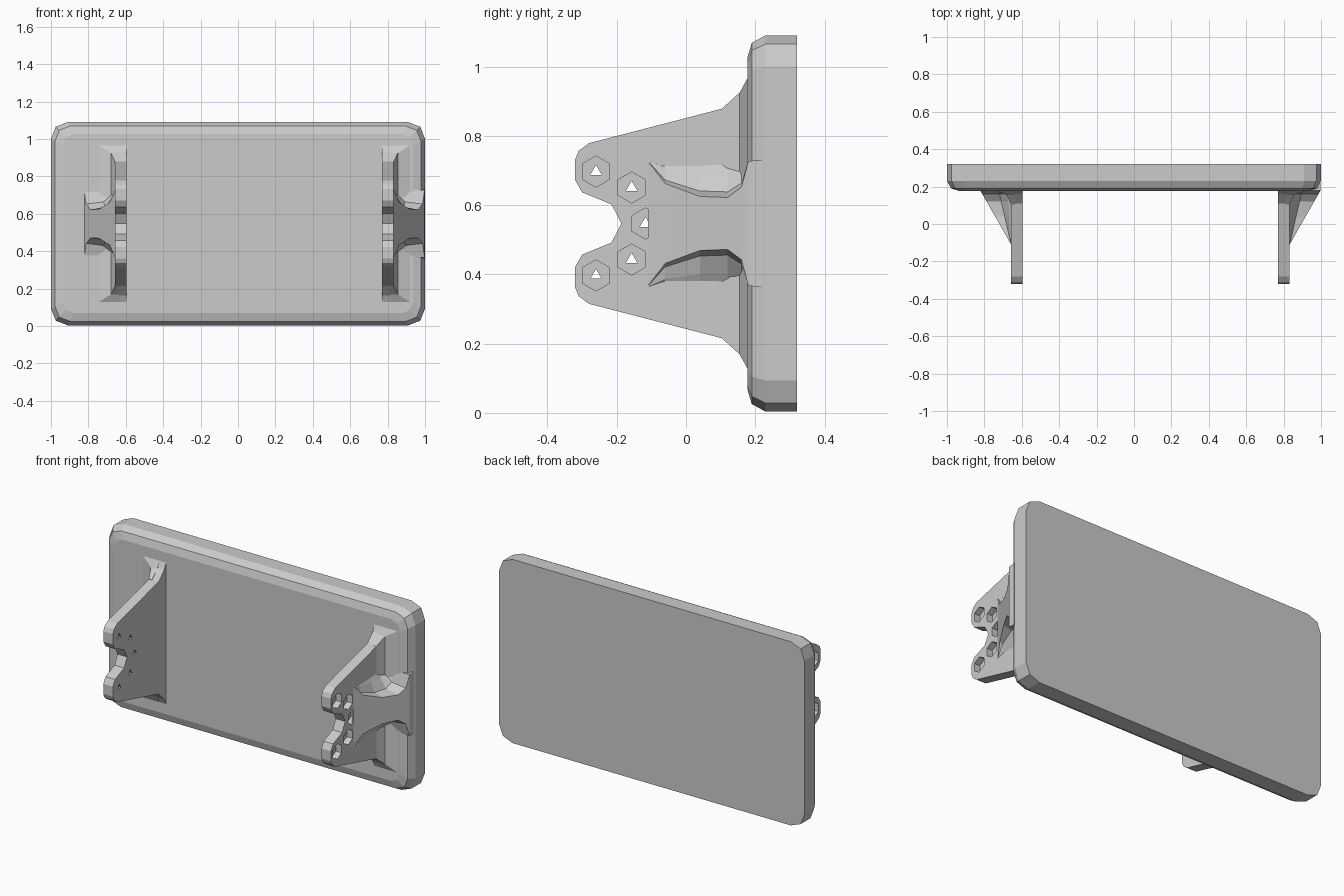
import bpy, bmesh, math

if "Cube" in bpy.data.objects:
    bpy.data.objects.remove(bpy.data.objects["Cube"])

MID_Z = 0.547          # height of the horizontal symmetry plane
PAIR_X = 0.0875        # the two brackets mirror about this x
INNER, OUTER = 0.6825, 0.745


def loft(name, rings):
    """Closed solid through rings of equal point count."""
    bm = bmesh.new()
    vs = [[bm.verts.new(p) for p in ring] for ring in rings]
    n = len(vs[0])
    for a, b in zip(vs, vs[1:]):
        for i in range(n):
            j = (i + 1) % n
            bm.faces.new((a[i], a[j], b[j], b[i]))
    bm.faces.new(vs[0])
    bm.faces.new(vs[-1][::-1])
    bmesh.ops.recalc_face_normals(bm, faces=bm.faces)
    me = bpy.data.meshes.new(name)
    bm.to_mesh(me)
    bm.free()
    ob = bpy.data.objects.new(name, me)
    bpy.context.collection.objects.link(ob)
    return ob


def rounded_rect(y, inset):
    """Rectangle with two-facet corners, at depth y."""
    w, h = 1 - inset, 0.5435 - inset
    c = 0.09 - inset * 0.5
    pts = []
    for sx, sz in ((1, 1), (-1, 1), (-1, -1), (1, -1)):
        corner = [(w, h - c), (w - 0.28 * c, h - 0.28 * c), (w - c, h)]
        if sx * sz < 0:
            corner.reverse()
        pts += [(sx * x, y, MID_Z + sz * z) for x, z in corner]
    return pts


def cut(target, cutter):
    """Boolean-subtract the cutter and remove it."""
    mod = target.modifiers.new("cut", 'BOOLEAN')
    mod.operation, mod.solver, mod.object = 'DIFFERENCE', 'EXACT', cutter
    bpy.context.view_layer.objects.active = target
    bpy.ops.object.modifier_apply(modifier=mod.name)
    bpy.data.objects.remove(cutter)


# Panel with chamfered front rim
loft("panel", [rounded_rect(y, i) for y, i in
               ((0.32, 0), (0.23, 0), (0.19, 0.022), (0.177, 0.065))])

# Bracket outline: upper half as (y, height above middle), mirrored below
upper = [(0.22, 0.42), (0.178, 0.42), (0.16, 0.383), (0.11, 0.333),
         (-0.28, 0.232), (-0.31, 0.21), (-0.32, 0.185), (-0.32, 0.125),
         (-0.30, 0.09), (-0.215, 0.055)]
outline = upper + [(-0.187, 0)] + [(y, -z) for y, z in reversed(upper)]
holes = [(-0.26, 0.15), (-0.157, 0.104), (-0.117, 0), (-0.157, -0.104), (-0.26, -0.15)]

# Outer fillet: (y, reach, half height)
fillet = [(0.105, 0, 0.333), (0.155, 0.022, 0.378), (0.178, 0.09, 0.42), (0.22, 0.09, 0.42)]

# Gusset: (y, reach, half height of sloping face)
gusset = [(-0.11, 0.0, 0.18), (-0.06, 0.028, 0.115), (0.04, 0.085, 0.078),
          (0.12, 0.131, 0.075), (0.16, 0.154, 0.105), (0.18, 0.165, 0.18),
          (0.22, 0.165, 0.184)]

for side, s in (("left", -1), ("right", 1)):
    def at(d, y, z):
        return (PAIR_X + s * d, y, MID_Z + z)

    bracket = loft(side + "_bracket",
                   [[at(d, y, z) for y, z in outline] for d in (INNER, OUTER)])

    # Nut pockets on the outer face, small bolt holes right through
    for y, z in holes:
        for sides, r, d0, d1 in ((6, 0.045, 0.708, 0.80), (3, 0.019, 0.65, 0.80)):
            ring = [(y + r * math.sin(k * math.tau / sides),
                     z + r * math.cos(k * math.tau / sides)) for k in range(sides)]
            cut(bracket, loft("hole_cutter",
                              [[at(d, a, b) for a, b in ring] for d in (d0, d1)]))

    loft(side + "_fillet",
         [[at(OUTER - 0.02, y, -h), at(OUTER + r, y, -h),
           at(OUTER + r, y, h), at(OUTER - 0.02, y, h)] for y, r, h in fillet])

    rings = []
    for y, r, h in gusset:
        foot = 0.184
        waist = h + (foot - h) * 0.3
        half = [(-0.01, foot), (0.12 * r, foot - (foot - h) * 0.35),
                (0.4 * r, waist - (foot - h) * 0.15), (r, h)]
        rings.append([at(OUTER + d, y, z) for d, z in half] +
                     [at(OUTER + d, y, -z) for d, z in reversed(half)])
    loft(side + "_gusset", rings)
